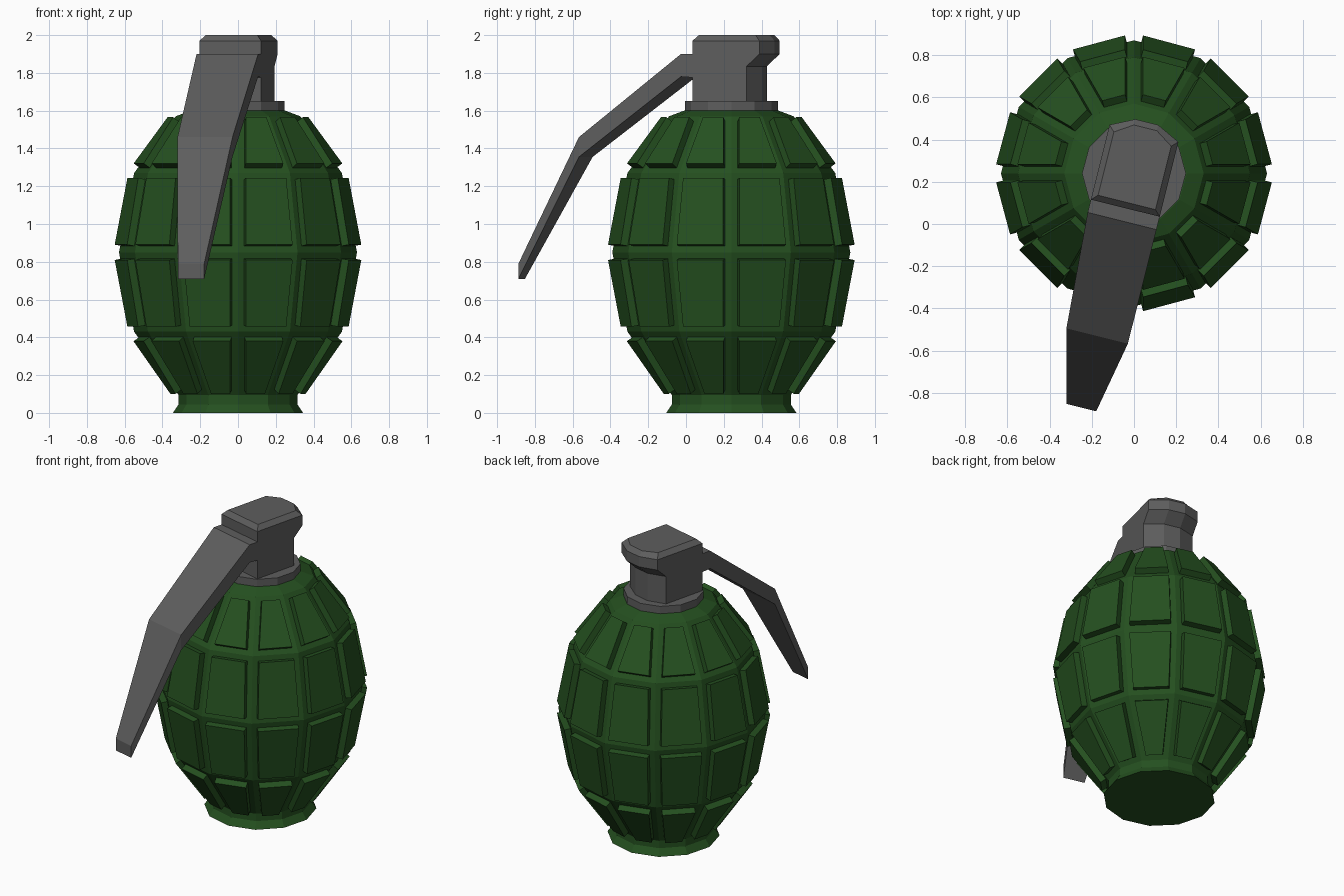
import bpy, bmesh
from math import cos, sin, pi, radians
from mathutils import Vector

if "Cube" in bpy.data.objects:
    bpy.data.objects.remove(bpy.data.objects["Cube"])

CENTER = Vector((0, 0.24, 0))
SIDES = 12


def material(name, color):
    m = bpy.data.materials.new(name)
    m.diffuse_color = color
    m.use_nodes = True
    m.node_tree.nodes["Principled BSDF"].inputs["Base Color"].default_value = m.diffuse_color
    return m


green = material("green", (0.018, 0.08, 0.014, 1))
grey = material("dark_grey", (0.11, 0.11, 0.11, 1))


def loft(bm, loops):
    """Skin closed loops of equal length, cap both ends, return faces per band."""
    rings = [[bm.verts.new(p) for p in loop] for loop in loops]
    n = len(rings[0])
    bands = [[bm.faces.new((a[i], a[(i + 1) % n], b[(i + 1) % n], b[i])) for i in range(n)]
             for a, b in zip(rings, rings[1:])]
    bm.faces.new(rings[0][::-1])
    bm.faces.new(rings[-1])
    bmesh.ops.recalc_face_normals(bm, faces=bm.faces[:])
    return bands


def finish(bm, name, mat, turn=0.0):
    me = bpy.data.meshes.new(name)
    bm.to_mesh(me)
    bm.free()
    ob = bpy.data.objects.new(name, me)
    bpy.context.collection.objects.link(ob)
    ob.location = CENTER
    ob.rotation_euler.z = turn
    me.materials.append(mat)
    return ob


def circle(r, z):
    return [(r * cos(2 * pi * i / SIDES), r * sin(2 * pi * i / SIDES), z) for i in range(SIDES)]


# Body: twelve-sided barrel, four bands of raised panels
bm = bmesh.new()
profile = [(0.345, 0), (0.315, 0.045), (0.315, 0.095), (0.55, 0.43), (0.63, 0.85),
           (0.55, 1.27), (0.33, 1.57), (0.25, 1.60)]
bands = loft(bm, [circle(r, z) for r, z in profile])
panels = [f for band in bands[2:6] for f in band]
bmesh.ops.inset_individual(bm, faces=panels, thickness=0.034, use_even_offset=True)
for f in panels:
    normal = f.normal.copy()
    top = bmesh.ops.extrude_face_region(bm, geom=[f])["geom"]
    bmesh.ops.translate(bm, vec=normal * 0.04, verts=[v for v in top if isinstance(v, bmesh.types.BMVert)])
bmesh.ops.delete(bm, geom=panels, context='FACES_ONLY')
bmesh.ops.recalc_face_normals(bm, faces=bm.faces[:])
finish(bm, "body", green)

# Collar
bm = bmesh.new()
loft(bm, [circle(0.246, 1.595), circle(0.246, 1.65)])
finish(bm, "collar", grey)

TURN = radians(-14)


# Fuze head: flat front and sides, faceted back that overhangs the stem
def head_loop(z, back, inset=0.0):
    w, f, b = 0.168 - inset, -0.17 + inset, back - inset
    return [(-w, f, z), (w, f, z), (w, b - 0.055, z), (0.056, b, z), (-0.056, b, z), (-w, b - 0.055, z)]


bm = bmesh.new()
loft(bm, [head_loop(1.63, 0.18), head_loop(1.835, 0.18), head_loop(1.90, 0.25),
          head_loop(1.97, 0.25), head_loop(2.0, 0.25, 0.028)])
finish(bm, "fuze_head", grey, TURN)

# Lever: bent tapering strip (y, left x, right x, top z, bottom z)
bm = bmesh.new()
stations = [(-0.16, -0.168, 0.168, 1.90, 1.775), (-0.233, -0.168, 0.168, 1.90, 1.78),
            (-0.79, -0.133, 0.167, 1.46, 1.355), (-1.137, -0.045, 0.099, 0.79, 0.71)]
loft(bm, [[(l, y, t), (r, y, t), (r, y, b), (l, y, b)] for y, l, r, t, b in stations])
finish(bm, "lever", grey, TURN)
